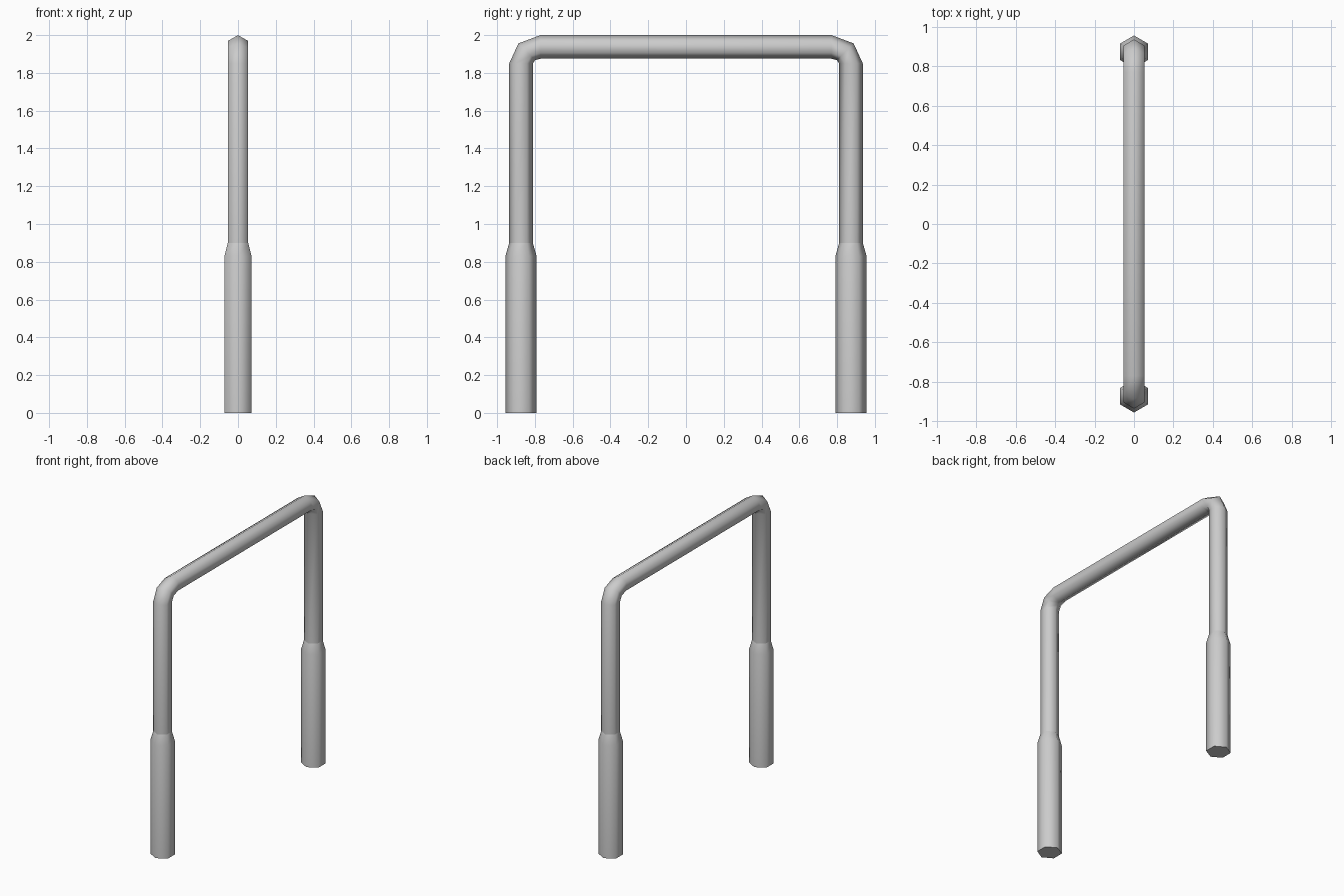
import bpy, bmesh, math
from mathutils import Vector

cube = bpy.data.objects.get("Cube")
if cube:
    bpy.data.objects.remove(cube, do_unlink=True)

SIDES = 6
TUBE_R, SLEEVE_R = 0.0625, 0.0825
LEG_Y, RAIL_Z = 0.8735, 1.9375      # tube centre lines
BEND_Y, BEND_Z = 0.77, 1.85         # where each corner bend starts and ends
SLEEVE_TOP = 0.9

grey = bpy.data.materials.new("grey_metal")
grey.use_nodes = True
colour = (0.6, 0.6, 0.6, 1)
grey.diffuse_color = colour
grey.node_tree.nodes["Principled BSDF"].inputs["Base Color"].default_value = colour


def sweep(name, stations, cap_start=False):
    """Skin six-sided rings along a path in the YZ plane.
    Each station is (y, z, direction angle from +y, radius)."""
    bm = bmesh.new()
    rings = []
    for y, z, angle, radius in stations:
        side = Vector((1, 0, 0))
        normal = Vector((0, -math.sin(angle), math.cos(angle)))
        ring = []
        for i in range(SIDES):
            a = math.tau * i / SIDES
            offset = normal * math.cos(a) + side * math.sin(a)
            ring.append(bm.verts.new(Vector((0, y, z)) + offset * radius))
        rings.append(ring)
    for low, high in zip(rings, rings[1:]):
        for i in range(SIDES):
            j = (i + 1) % SIDES
            bm.faces.new((low[i], low[j], high[j], high[i]))
    if cap_start:
        bm.faces.new(rings[0])
    bmesh.ops.recalc_face_normals(bm, faces=bm.faces)
    mesh = bpy.data.meshes.new(name)
    bm.to_mesh(mesh)
    bm.free()
    mesh.materials.append(grey)
    obj = bpy.data.objects.new(name, mesh)
    bpy.context.collection.objects.link(obj)
    bpy.ops.object.select_all(action='DESELECT')
    obj.select_set(True)
    bpy.context.view_layer.objects.active = obj
    bpy.ops.object.shade_smooth_by_angle(angle=math.radians(70))
    return obj


# Bent rail: up the front leg, across the top, down the back leg
half = [(-LEG_Y, SLEEVE_TOP, math.pi / 2, TUBE_R)]
for t in (0, math.pi / 4, math.pi / 2):
    half.append((-BEND_Y - (LEG_Y - BEND_Y) * math.cos(t),
                 BEND_Z + (RAIL_Z - BEND_Z) * math.sin(t),
                 math.pi / 2 - t, TUBE_R))
other = [(-y, z, -angle, r) for y, z, angle, r in reversed(half)]
sweep("bent_rail", half + other)

# Thicker sleeves around the feet, tapering in to the tube
for name, y in (("front_sleeve", -LEG_Y), ("back_sleeve", LEG_Y)):
    sweep(name, [(y, 0, math.pi / 2, SLEEVE_R),
                 (y, 0.83, math.pi / 2, SLEEVE_R),
                 (y, SLEEVE_TOP, math.pi / 2, TUBE_R)], cap_start=True)
